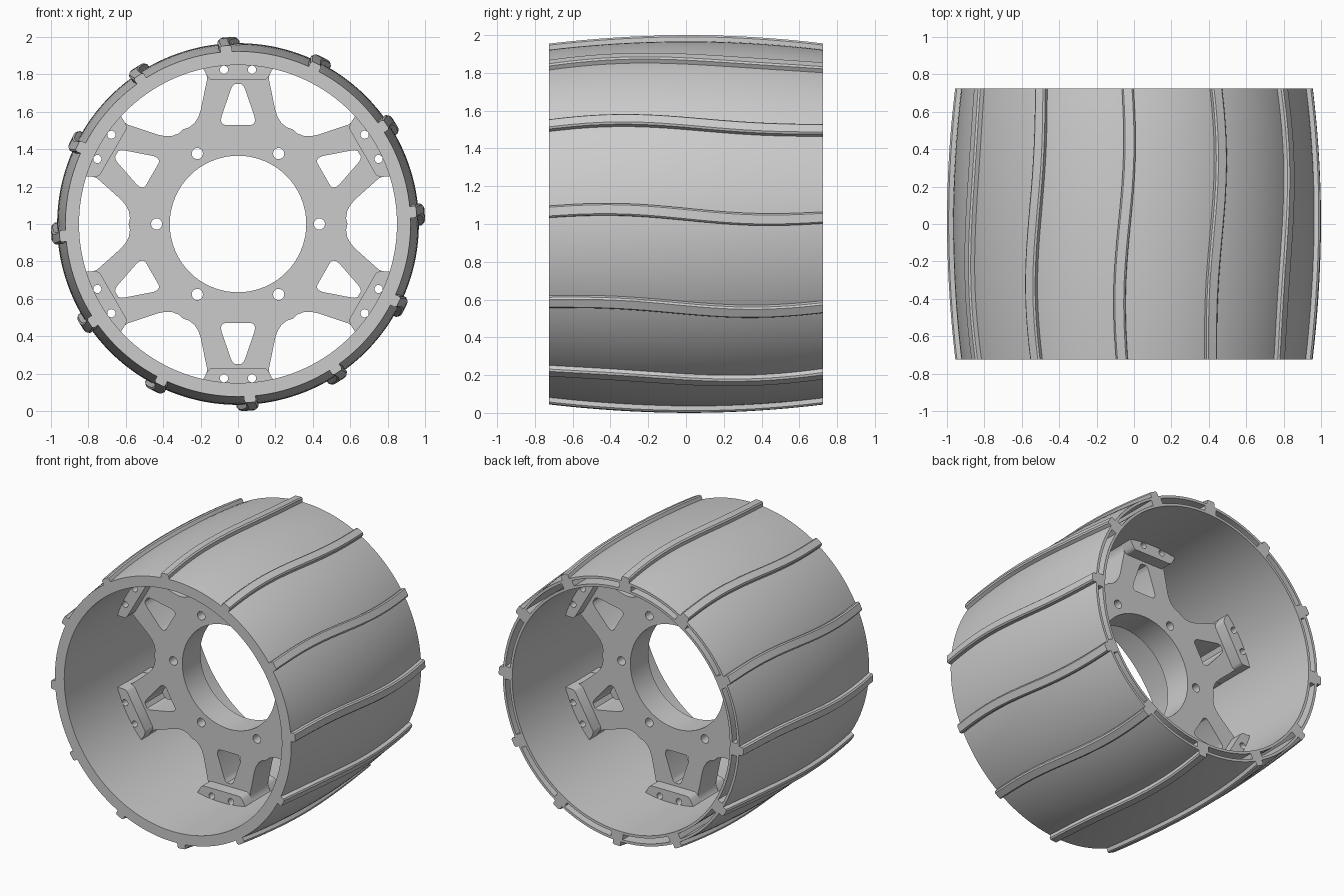
import bpy, bmesh
from math import sin, cos, pi, radians
from mathutils import Vector, Matrix

if "Cube" in bpy.data.objects:
    bpy.data.objects.remove(bpy.data.objects["Cube"], do_unlink=True)

grey = bpy.data.materials.new("light grey")
grey.use_nodes = True
grey.diffuse_color = (0.6, 0.6, 0.6, 1)
grey.node_tree.nodes["Principled BSDF"].inputs["Base Color"].default_value = (0.6, 0.6, 0.6, 1)

HALF = 0.725       # half width of the wheel
INNER = 0.85       # bore of the rim
AXLE = Vector((0, 0, 1))


def crown(y):
    """Radius of the barrel-shaped outer skin."""
    return 0.967 - 0.044 * (y / HALF) ** 2


def finish(ob):
    """Clean the mesh, colour it and shade it smooth with sharp edges."""
    bm = bmesh.new()
    bm.from_mesh(ob.data)
    bmesh.ops.remove_doubles(bm, verts=bm.verts, dist=0.0002)
    bmesh.ops.recalc_face_normals(bm, faces=bm.faces)
    bm.to_mesh(ob.data)
    bm.free()
    ob.data.materials.clear()
    ob.data.materials.append(grey)
    bpy.ops.object.select_all(action='DESELECT')
    ob.select_set(True)
    bpy.context.view_layer.objects.active = ob
    bpy.ops.object.shade_smooth_by_angle(angle=radians(30))


def mesh_object(name, bm):
    me = bpy.data.meshes.new(name)
    bm.to_mesh(me)
    bm.free()
    ob = bpy.data.objects.new(name, me)
    bpy.context.collection.objects.link(ob)
    ob.location = AXLE
    finish(ob)
    return ob


def plate(name, loops, y, half_thick):
    """Flat plate facing the front; the first loop is the outline, the rest are holes."""
    cu = bpy.data.curves.new(name, 'CURVE')
    cu.dimensions, cu.fill_mode, cu.extrude = '2D', 'BOTH', half_thick
    for loop in loops:
        sp = cu.splines.new('POLY')
        sp.points.add(len(loop) - 1)
        for p, (x, z) in zip(sp.points, loop):
            p.co = (x, z, 0, 1)
        sp.use_cyclic_u = True
    ob = bpy.data.objects.new(name, cu)
    bpy.context.collection.objects.link(ob)
    ob.location = AXLE + Vector((0, y, 0))
    ob.rotation_euler = (pi / 2, 0, 0)
    bpy.ops.object.select_all(action='DESELECT')
    ob.select_set(True)
    bpy.context.view_layer.objects.active = ob
    bpy.ops.object.convert(target='MESH')
    ob = bpy.context.view_layer.objects.active
    finish(ob)


def turn(points, a):
    return [(x * cos(a) - z * sin(a), x * sin(a) + z * cos(a)) for x, z in points]


def mirrored(half):
    """Close a right-hand half outline with its left-hand mirror."""
    return half + [(-x, z) for x, z in reversed(half)]


def circle(cx, cz, r, n=20):
    return [(cx + r * cos(2 * pi * i / n), cz + r * sin(2 * pi * i / n)) for i in range(n)]


# Rim: lathed barrel, solid at the front, grooved at the back
GROOVE_IN, GROOVE_OUT, GROOVE_DEPTH = 0.868, 0.905, 0.5
ys = [-HALF + 2 * HALF * i / 20 for i in range(21)]
profile = [(INNER, -HALF)] + [(crown(y), y) for y in ys]
profile += [(GROOVE_OUT, HALF), (GROOVE_OUT, HALF - GROOVE_DEPTH),
            (GROOVE_IN, HALF - GROOVE_DEPTH), (GROOVE_IN, HALF), (INNER, HALF)]
bm = bmesh.new()
vs = [bm.verts.new((r, y, 0)) for r, y in profile]
es = [bm.edges.new((a, b)) for a, b in zip(vs, vs[1:] + vs[:1])]
bmesh.ops.spin(bm, geom=vs + es, cent=(0, 0, 0), axis=(0, 1, 0), angle=2 * pi,
               steps=144, use_duplicate=False)
mesh_object("rim", bm)

# Treads: twelve wavy bars across the skin, each with a rib in the rear groove
SECTION = [(-0.033, -0.01), (-0.033, 0.024), (-0.024, 0.033),
           (0.024, 0.033), (0.033, 0.024), (0.033, -0.01)]


def wave(y):
    return -0.052 + 0.022 * sin(pi * y / 0.8) + 0.014 * y


for k in range(12):
    a = pi / 2 + k * pi / 6
    bm = bmesh.new()
    rings = []
    for i in range(41):
        y = -HALF + 2 * HALF * i / 40
        ring = []
        for w, h in SECTION:
            r, t = crown(y) + h, a - wave(y) - w
            ring.append(bm.verts.new((r * cos(t), y, r * sin(t))))
        rings.append(ring)
    for p, q in zip(rings, rings[1:]):
        for j in range(len(SECTION)):
            n = (j + 1) % len(SECTION)
            bm.faces.new((p[j], p[n], q[n], q[j]))
    bm.faces.new(rings[0])
    bm.faces.new(rings[-1])
    mesh_object(f"tread_{k + 1}", bm)

    bm = bmesh.new()
    t = a - wave(HALF)
    mid = (GROOVE_IN + GROOVE_OUT) / 2
    bmesh.ops.create_cube(bm, size=1)
    bm.transform(Matrix.Rotation(-t, 4, 'Y')
                 @ Matrix.Translation((mid, HALF - GROOVE_DEPTH / 2, 0))
                 @ Matrix.Diagonal((GROOVE_OUT - GROOVE_IN + 0.01, GROOVE_DEPTH, 0.09, 1)))
    mesh_object(f"groove_rib_{k + 1}", bm)

# Spider hub: six arms with windows, bolt holes and a large centre bore
ARM = [(0.292, 0.507), (0.262, 0.516), (0.232, 0.54), (0.212, 0.572), (0.199, 0.61),
       (0.165, 0.775), (0.168, 0.8), (0.18, 0.825), (0.187, 0.834), (0.1, 0.85)]
WINDOW = [(0.07, 0.53), (0.084, 0.536), (0.091, 0.552), (0.088, 0.575),
          (0.038, 0.72), (0.03, 0.737), (0.017, 0.749)]
outline, holes = [], [circle(0, 0, 0.365, 64)]
PAD_BOLTS = [circle(s * 0.075, 0.825, 0.022, 16) for s in (-1, 1)]
for k in range(6):
    a = k * pi / 3
    outline += turn(mirrored(ARM)[:-1], a)
    holes.append(turn(mirrored(WINDOW), a))
    holes.append(circle(0.435 * cos(a), 0.435 * sin(a), 0.03))
    holes += [turn(b, a) for b in PAD_BOLTS]
plate("spider_hub", [outline] + holes, 0, 0.1)

# Mounting pads: bolted blocks on both faces of every arm tip
PAD = [(0.138, 0.77), (0.152, 0.775), (0.165, 0.79), (0.187, 0.832), (0.13, 0.843), (0.07, 0.85)]
for side, y in (("front", -0.142), ("back", 0.142)):
    for k in range(6):
        a = k * pi / 3
        loops = [turn(p, a) for p in [mirrored(PAD)] + PAD_BOLTS]
        plate(f"{side}_pad_{k + 1}", loops, y, 0.044)
